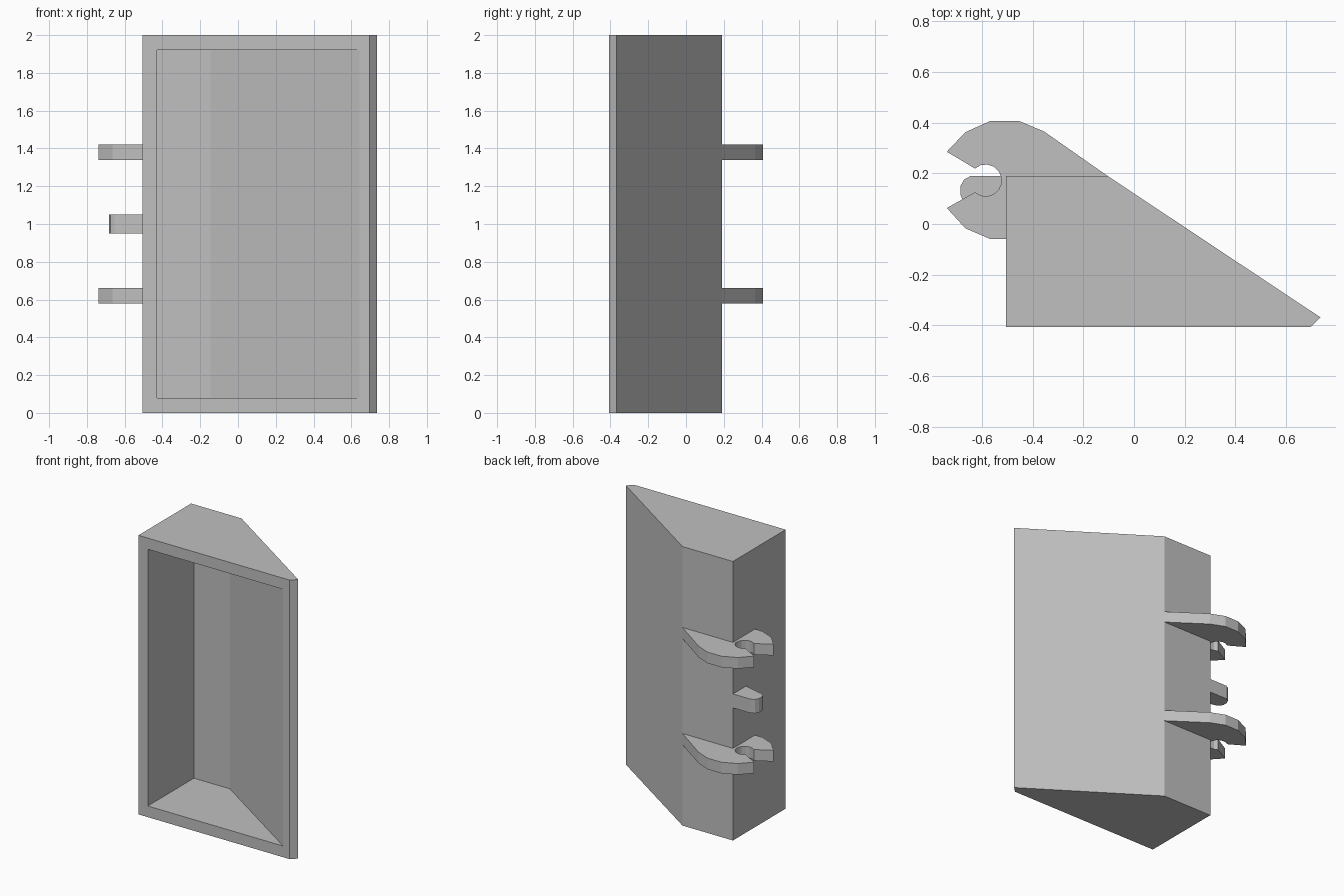
import bpy
import bmesh
from math import cos, sin, radians

cube = bpy.data.objects.get("Cube")
if cube:
    bpy.data.objects.remove(cube, do_unlink=True)

grey = bpy.data.materials.new("light grey")
grey.use_nodes = True
colour = (0.53, 0.53, 0.53, 1)
grey.diffuse_color = colour
grey.node_tree.nodes["Principled BSDF"].inputs["Base Color"].default_value = colour


def prism(name, outline, bottom, top):
    """Extrude a plan outline vertically."""
    bm = bmesh.new()
    face = bm.faces.new([bm.verts.new((x, y, bottom)) for x, y in outline])
    up = bmesh.ops.extrude_face_region(bm, geom=[face])["geom"]
    bmesh.ops.translate(bm, vec=(0, 0, top - bottom),
                        verts=[v for v in up if isinstance(v, bmesh.types.BMVert)])
    bmesh.ops.recalc_face_normals(bm, faces=bm.faces)
    mesh = bpy.data.meshes.new(name)
    bm.to_mesh(mesh)
    bm.free()
    mesh.materials.append(grey)
    obj = bpy.data.objects.new(name, mesh)
    bpy.context.collection.objects.link(obj)
    return obj


# Wedge-shaped shell, open at the front
LEFT, FRONT, BACK = -0.505, -0.407, 0.19
shell = prism("shell", [(LEFT, FRONT), (0.695, FRONT), (0.735, -0.368),
                        (-0.105, BACK), (LEFT, BACK)], 0, 2)
cavity = prism("cavity_cutter", [(-0.43, -0.5), (0.643, -0.5), (0.643, FRONT),
                                 (-0.145, 0.115), (-0.43, 0.115)], 0.08, 1.92)
cavity.hide_render = True
cut = shell.modifiers.new("hollow", "BOOLEAN")
cut.operation = "DIFFERENCE"
cut.solver = "EXACT"
cut.object = cavity
bpy.context.view_layer.objects.active = shell
bpy.ops.object.modifier_apply(modifier=cut.name)
bpy.data.objects.remove(cavity, do_unlink=True)

# Snap clips: curved arms around a round socket with a flared mouth
socket = [(-0.585 + 0.063 * cos(radians(a)), 0.172 + 0.063 * sin(radians(a)))
          for a in range(132, -133, -24)]
clip = [(-0.105, BACK), (-0.355, 0.365), (-0.455, 0.407), (-0.565, 0.407),
        (-0.665, 0.362), (-0.738, 0.285)]
clip += socket
clip += [(-0.738, 0.063), (-0.665, -0.017), (-0.565, -0.06),
         (-0.485, -0.06), (-0.485, 0.17), (-0.135, 0.17)]
for name, z in (("lower_clip", 0.58), ("upper_clip", 1.34)):
    prism(name, clip, z, z + 0.08)

# Stop peg between the clips
peg = [(-0.485, BACK - 0.001), (-0.645, BACK - 0.001), (-0.67, 0.175), (-0.684, 0.15),
       (-0.684, 0.115), (-0.675, 0.092), (-0.655, 0.079), (-0.485, 0.035)]
prism("stop_peg", peg, 0.95, 1.05)
